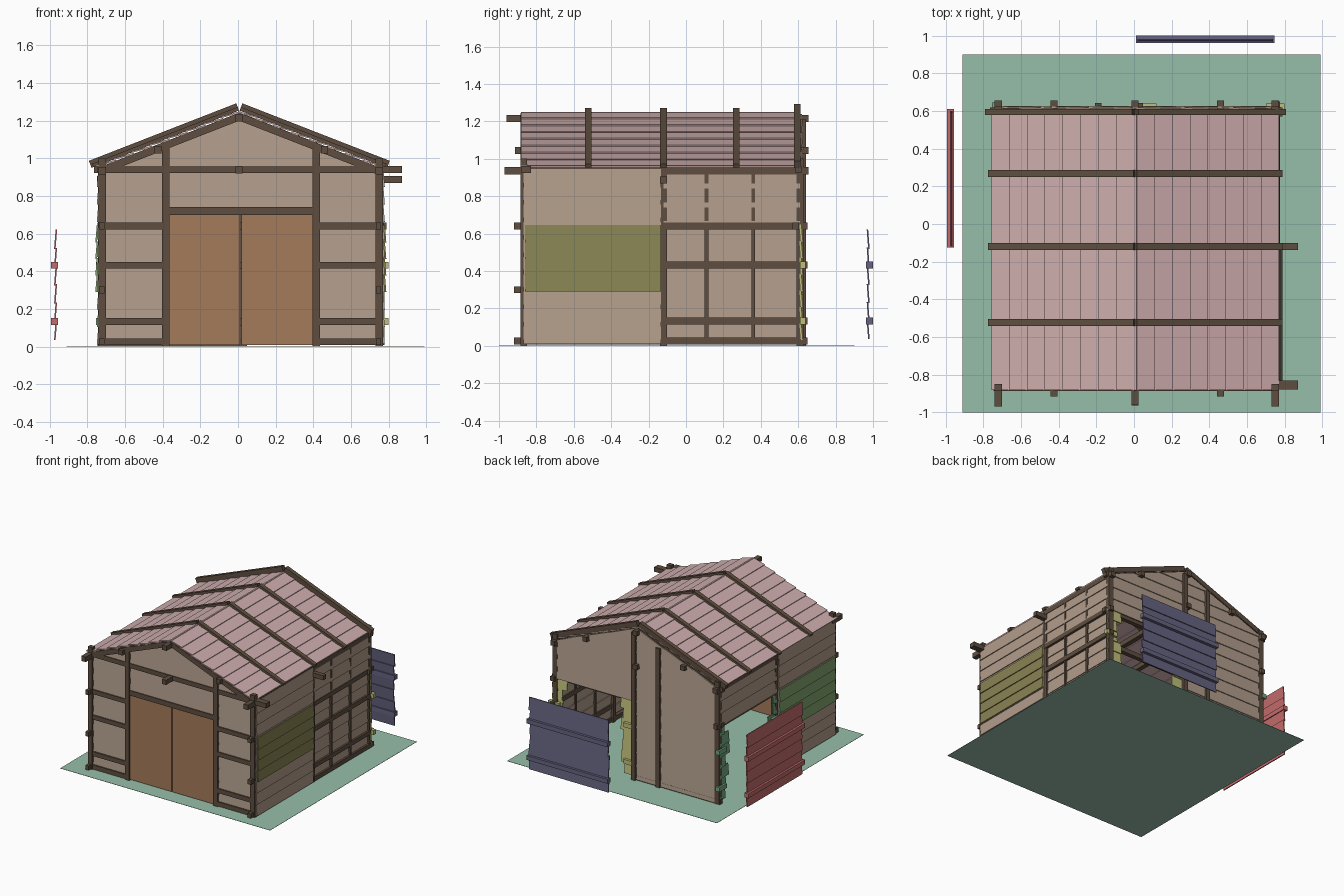
import bpy, math, random
from mathutils import Vector as V

if "Cube" in bpy.data.objects:
    bpy.data.objects.remove(bpy.data.objects["Cube"])

random.seed(4)
CX = 0.015                     # barn centre line
FRONT, MID, BACK = -0.868, -0.12, 0.61
RIDGE, SLOPE = 1.25, 0.39


def material(name, r, g, b):
    m = bpy.data.materials.new(name)
    m.diffuse_color = (*[c ** 2.2 for c in (r, g, b)], 1)
    m.use_nodes = True
    m.node_tree.nodes["Principled BSDF"].inputs["Base Color"].default_value = m.diffuse_color
    return m


TIMBER = material("timber", .37, .31, .26)
BOARD = material("board", .69, .61, .54)
ROOF = material("roof_board", .80, .67, .67)
DOOR = material("door_wood", .64, .48, .36)
GRASS = material("ground_green", .59, .74, .66)
PURPLE = material("purple", .40, .39, .50)
RED = material("red", .76, .42, .42)
OLIVE = material("olive", .53, .51, .33)
GREEN = material("green", .50, .64, .44)
YELLOW = material("yellow", .74, .74, .48)
JADE = material("jade", .45, .65, .50)


def solid(name, verts, mat):
    faces = [(0, 1, 3, 2), (4, 6, 7, 5), (0, 4, 5, 1),
             (2, 3, 7, 6), (0, 2, 6, 4), (1, 5, 7, 3)]
    me = bpy.data.meshes.new(name)
    me.from_pydata(verts, [], faces)
    me.materials.append(mat)
    ob = bpy.data.objects.new(name, me)
    bpy.context.collection.objects.link(ob)
    return ob


def slab(name, a, b, w, h, mat=TIMBER):
    """Bar from a to b with cross-section vectors w and h."""
    w, h = V(w) / 2, V(h) / 2
    return solid(name, [V(p) + i * w + j * h for p in (a, b)
                        for i in (-1, 1) for j in (-1, 1)], mat)


def box(name, x, y, z, mat=TIMBER):
    return solid(name, [(i, j, k) for i in x for j in y for k in z], mat)


def plank(name, axis, lo, hi, z, base, s, mat, tilt=.008, t=.008):
    """Clapboard: lo/hi are its end positions at bottom and top edge."""
    vs = []
    for (a0, a1), zz, off in ((lo, z[0], tilt), (hi, z[1], 0)):
        for a in (a0, a1):
            for d in (-t / 2, t / 2):
                o = base + s * (off + d)
                vs.append((a, o, zz) if axis == 'x' else (o, a, zz))
    return solid(name, vs, mat)


def rows(name, axis, a, z0, z1, n, base, s, mat, ragged=0):
    step = (z1 - z0) / n
    for i in range(n):
        j = [random.uniform(-ragged, ragged) for _ in range(2)]
        e = (a[0] + j[0], a[1] + j[1])
        plank(name, axis, e, e, (z0 + i * step, z0 + (i + 1) * step + .006), base, s, mat)


# Ground sheet
box("ground", (-.91, .99), (-1, .9), (0, .002), GRASS)

# Front posts, rails and boards
for s in (-1, 1):
    xo, xi = CX + s * .735, CX + s * .40
    box("corner_post", (xo - .02, xo + .02), (FRONT - .018, FRONT + .018), (.002, 1.0))
    box("door_post", (xi - .02, xi + .02), (FRONT - .018, FRONT + .018), (.002, 1.07))
    ends = sorted((CX + s * .755, xi))
    for z in (.025, .133, .432, .64):
        box("front_rail", ends, (FRONT - .016, FRONT + .014), (z - .018, z + .018))
    rows("front_board", 'x', ends, .01, .94, 9, FRONT + .004, -1, BOARD)
    box("door_leaf", sorted((CX + s * .004, xi)), (FRONT - .006, FRONT + .006), (.008, .71), DOOR)
    rows("back_upper_board", 'x', sorted((CX, xo)), .64, .94, 3, BACK + .005, 1, BOARD)
box("door_lintel", (-.37, .40), (FRONT - .016, FRONT + .016), (.70, .74))
rows("over_door_board", 'x', (-.385, .415), .74, .94, 2, FRONT + .004, -1, BOARD)
box("front_tie", (-.745, .87), (-.88, -.83), (.923, .96))
box("middle_tie", (-.75, .87), (MID - .018, MID + .018), (.868, .905))
box("back_tie", (-.765, .79), (BACK - .025, BACK + .008), (.923, .96))

# Gable boards cut to the roof slope
for y, s in ((FRONT + .004, -1), (BACK + .005, 1)):
    for i in range(3):
        z0, z1 = .94 + i * .1, 1.04 + i * .1
        w0, w1 = [min(.755, max(.004, (RIDGE - .01 - z) / SLOPE)) for z in (z0, z1)]
        plank("gable_board", 'x', (CX - w0, CX + w0), (CX - w1, CX + w1), (z0, z1), y, s, BOARD)

# Back half wall with two posts, right-hand side left open
rows("back_board", 'x', (-.735, .03), .01, .64, 6, BACK + .005, 1, BOARD)
for x, top in ((.03, 1.21), (-.19, 1.14)):
    box("back_post", (x - .018, x + .018), (BACK - .015, BACK + .032), (.002, top))
box("back_sill", (-.745, .03), (BACK - .02, BACK + .015), (.002, .04))
for z in (.13, .432, .64):
    box("back_inner_rail", (-.745, .03), (BACK - .045, BACK - .005), (z - .018, z + .018))
box("back_lintel", (.03, .79), (BACK - .04, BACK - .005), (.622, .658))

# Side walls
for s, patch in ((1, OLIVE), (-1, GREEN)):
    X = CX + s * .735
    for y in (MID, BACK):
        box("side_post", (X - .02, X + .02), (y - .018, y + .018), (.002, .97 if y == MID else 1.0))
    box("eave_beam", (X - .02, X + .02), (-.97, .655), (.915, .955))
    # boarded front half with coloured repair patch
    rows("side_board", 'y', (FRONT, MID - .015), .01, .94, 10, X + s * .018, s, BOARD)
    rows("repair_patch", 'y', (-.86, MID - .015), .29, .64, 4, X + s * .026, s, patch)
    for z in (.025, .30, .64):
        box("side_inner_rail", (X - .018, X + .01), (-.92, MID), (z - .018, z + .018))
    rows("side_upper_board", 'y', (MID, BACK), .64, .94, 3, X + s * .01, s, BOARD)
    if s > 0:
        # framed back half of the right side
        rows("side_back_board", 'y', (MID, BACK), .01, .64, 6, X, s, BOARD)
        for z in (.025, .133, .432, .64):
            box("side_rail", (X - .01, X + .025), (MID, .65), (z - .018, z + .018))
        for y in (.11, .36):
            box("side_stud", (X - .01, X + .02), (y - .01, y + .01), (.01, .94))
    else:
        box("side_lintel", (X - .018, X + .018), (MID, .65), (.622, .658))

# Broken board ends left around the two openings
for i in range(7):
    z = .03 + i * .088
    zz = (z, z + .09)
    r = [random.uniform(0, .07) for _ in range(4)]
    e = (.03, .09 + r[0])
    plank("broken_back_board", 'x', e, e, zz, BACK, 1, YELLOW)
    e = (.69 - r[1], .778)
    plank("broken_back_board", 'x', e, e, zz, BACK, 1, YELLOW)
    e = (.56 - r[2], .618)
    plank("broken_side_board", 'y', e, e, zz, CX - .745, -1, JADE)
    e = (MID, MID + .04 + r[3])
    plank("broken_side_board", 'y', e, e, zz, CX - .745, -1, JADE)
for z in (.133, .432):
    box("broken_back_rail", (.70, .80), (BACK, BACK + .03), (z - .018, z + .018), YELLOW)
    box("broken_back_rail", (.03, .12), (BACK, BACK + .03), (z - .018, z + .018), YELLOW)
    box("broken_side_rail", (-.755, -.72), (.55, .645), (z - .018, z + .018), JADE)
    box("broken_side_rail", (-.755, -.72), (MID, MID + .08), (z - .018, z + .018), JADE)

# Detached wall panels with two battens each
rows("purple_panel_board", 'x', (.015, .735), .035, .615, 6, .97, 1, PURPLE, .005)
rows("red_panel_board", 'y', (-.115, .6), .035, .615, 6, -.965, -1, RED, .005)
for z in (.133, .432):
    box("purple_batten", (.01, .745), (.962, 1.0), (z - .018, z + .018), PURPLE)
    box("red_batten", (-.992, -.955), (-.125, .61), (z - .018, z + .018), RED)

# Purlins and centre beam running front to back
for x, z, y in ((.005, 1.215, -.96), (.005, .938, -.965), (-.425, 1.045, -.915), (.46, 1.045, -.915)):
    box("purlin", (x - .019, x + .019), (y, .655), (z - .019, z + .019))

# Roof: overlapping boards, rafters below and battens on top
N, RUN = 8, .755
for s in (-1, 1):
    down = V((s, 0, -SLOPE)).normalized()
    up = V((s * SLOPE, 0, 1)).normalized()
    ridge = V((CX - .008, 0, RIDGE))
    length = RUN * math.sqrt(1 + SLOPE ** 2)
    pitch = length / N
    for i in range(N):
        c = ridge + down * pitch * (i + .5)
        w = down * (pitch + .012) + up * .012
        c0, c1 = c.copy(), c.copy()
        c0.y, c1.y = -.883, .605
        slab("roof_board", c0, c1, w, up * .008, ROOF)

    def slope_bar(name, y, width, lift, thick, extra):
        a, b = ridge + up * lift, ridge + up * lift + down * (length + extra)
        a.y = b.y = y
        slab(name, a, b, (0, width, 0), up * thick)

    slope_bar("front_rafter", FRONT, .036, -.027, .04, 0)
    slope_bar("middle_rafter", MID, .036, -.027, .04, 0)
    slope_bar("back_rafter", BACK - .015, .036, -.027, .04, 0)
    for y in (-.523, MID, .268):
        slope_bar("roof_batten", y, .036, .014, .02, .02)
    slope_bar("back_roof_batten", .595, .034, .025, .04, .03)
